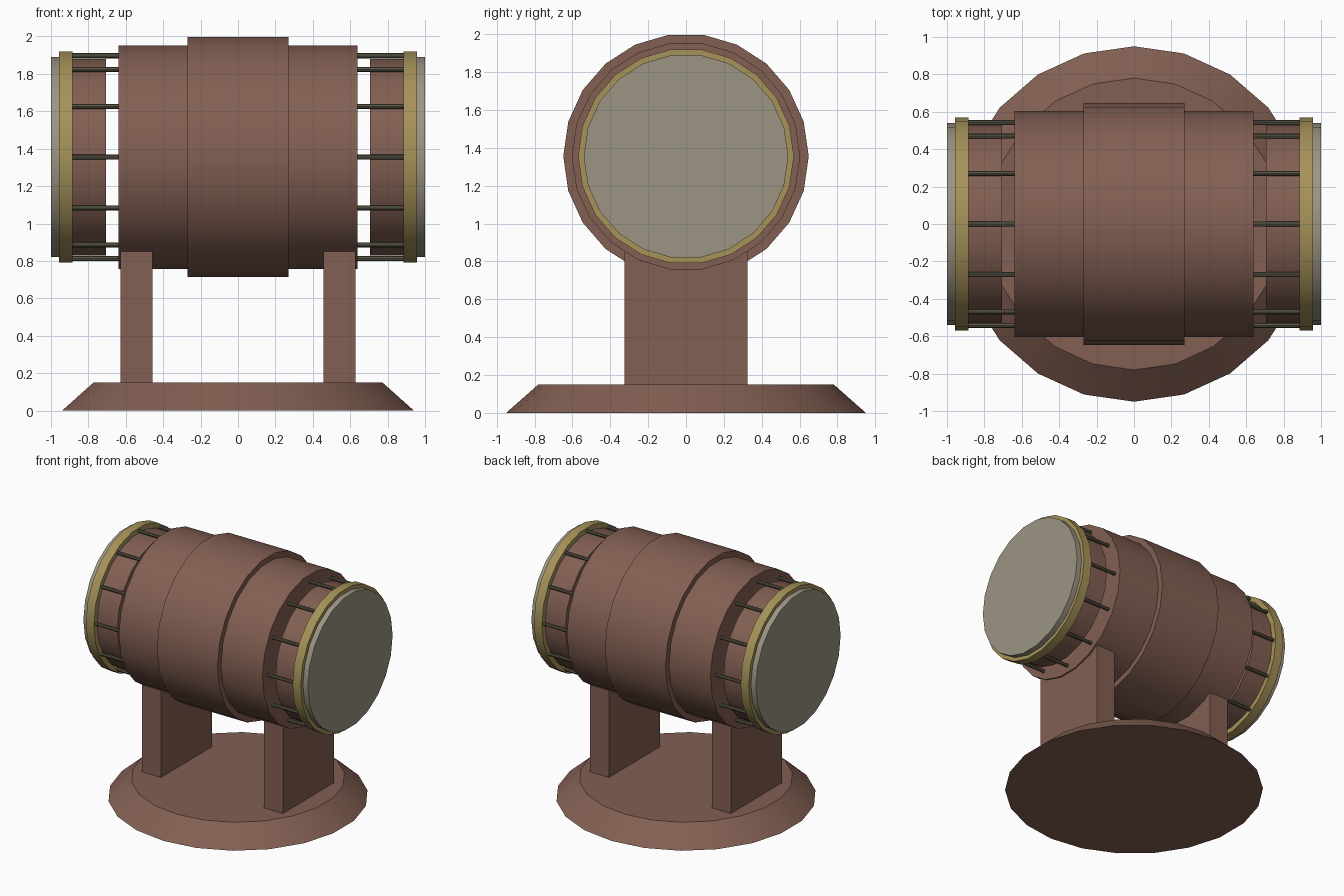
import bpy
from math import pi, sin, cos, radians

if "Cube" in bpy.data.objects:
    bpy.data.objects.remove(bpy.data.objects["Cube"])

SIDES = 22
AXIS_Z = 1.355


def material(name, rgb):
    m = bpy.data.materials.new(name)
    m.diffuse_color = (*rgb, 1)
    m.use_nodes = True
    m.node_tree.nodes["Principled BSDF"].inputs["Base Color"].default_value = m.diffuse_color
    return m


wood = material("wood", (0.225, 0.115, 0.086))
brass = material("brass", (0.38, 0.29, 0.10))
hide = material("hide", (0.33, 0.30, 0.23))
iron = material("iron", (0.11, 0.10, 0.065))


def finish(name, mat):
    ob = bpy.context.object
    ob.name = name
    ob.data.materials.append(mat)
    bpy.ops.object.shade_smooth_by_angle(angle=radians(30))
    return ob


def x_cylinder(name, x0, x1, r, mat, y=0, z=AXIS_Z, sides=SIDES):
    """Cylinder lying along x, from x0 to x1."""
    bpy.ops.mesh.primitive_cylinder_add(
        vertices=sides, radius=r, depth=abs(x1 - x0),
        location=((x0 + x1) / 2, y, z), rotation=(0, pi / 2, 0))
    return finish(name, mat)


# Round sloping base
bpy.ops.mesh.primitive_cone_add(vertices=SIDES, radius1=0.95, radius2=0.78,
                                depth=0.15, location=(0, 0, 0.075))
finish("base", wood)

# Barrel body and raised middle band
x_cylinder("barrel", -0.64, 0.64, 0.603, wood)
x_cylinder("middle_band", -0.27, 0.27, 0.648, wood)

for s, side in ((-1, "left"), (1, "right")):
    # Support leg
    bpy.ops.mesh.primitive_cube_add(size=1, location=(s * 0.543, 0, 0.5))
    bpy.context.object.scale = (0.17, 0.65, 0.70)
    bpy.ops.object.transform_apply(location=False, rotation=False, scale=True)
    finish(side + "_leg", wood)

    # Drum end: wooden collar, brass hoop and stretched skin
    x_cylinder(side + "_collar", s * 0.705, s * 0.90, 0.53, wood)
    x_cylinder(side + "_hoop", s * 0.885, s * 0.957, 0.57, brass)
    x_cylinder(side + "_skin", s * 0.93, s * 1.0, 0.54, hide)

    # Twelve tension rods around the collar
    for i in range(12):
        a = i * pi / 6
        x_cylinder(f"{side}_rod_{i + 1}", s * 0.62, s * 0.90, 0.0135, iron,
                   0.542 * cos(a), AXIS_Z + 0.542 * sin(a), 8)
